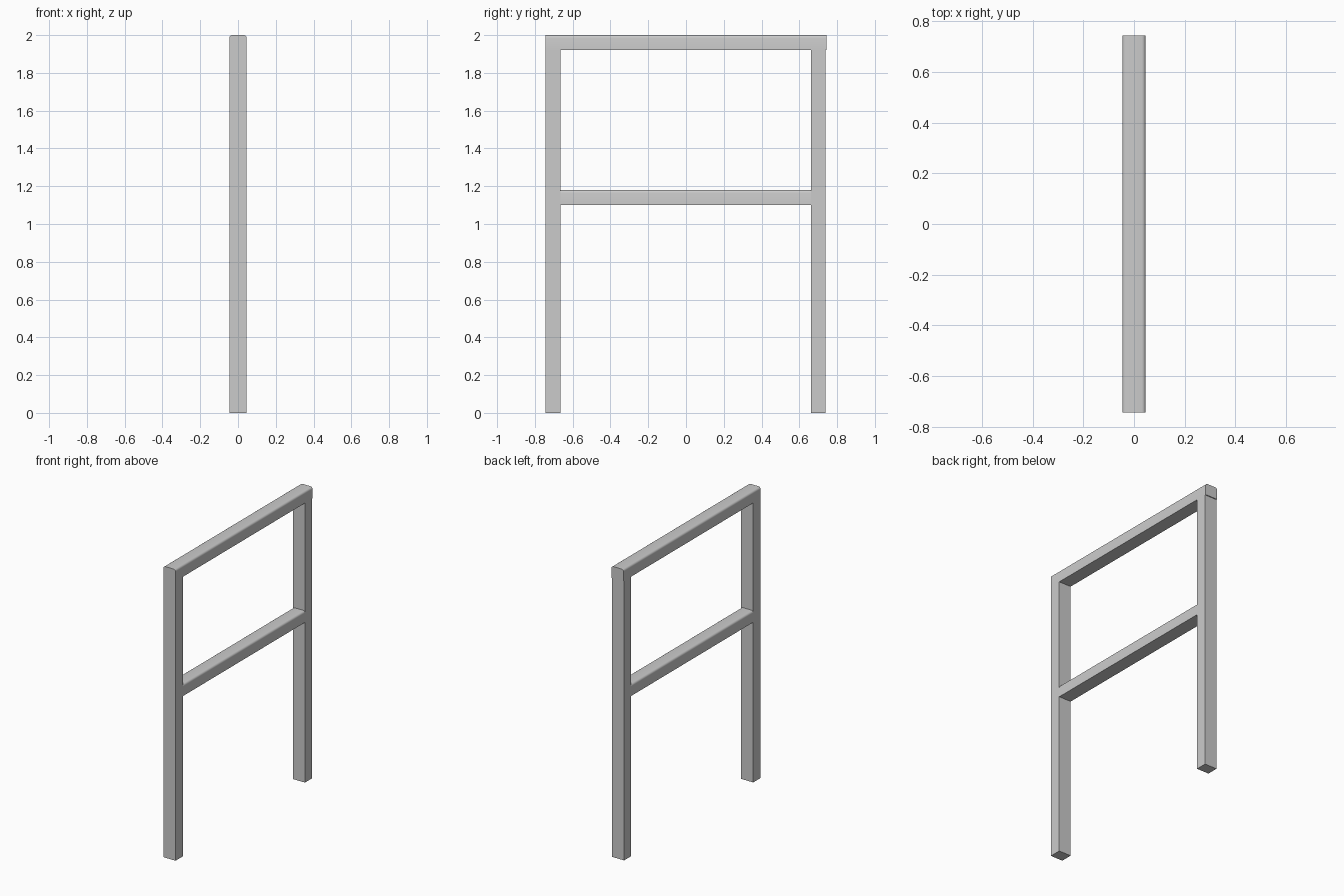
import bpy
import bmesh
import math

if "Cube" in bpy.data.objects:
    bpy.data.objects.remove(bpy.data.objects["Cube"])

HALF_X = 0.046   # half depth shared by all members
RADIUS = 0.015   # rounding of the rails' upper edges


def extrude_part(name, outline, offset):
    """Extrude a closed outline of 3D points along an offset."""
    bm = bmesh.new()
    face = bm.faces.new([bm.verts.new(p) for p in outline])
    result = bmesh.ops.extrude_face_region(bm, geom=[face])
    verts = [g for g in result["geom"] if isinstance(g, bmesh.types.BMVert)]
    bmesh.ops.translate(bm, verts=verts, vec=offset)
    bmesh.ops.recalc_face_normals(bm, faces=bm.faces)
    mesh = bpy.data.meshes.new(name)
    bm.to_mesh(mesh)
    bm.free()
    obj = bpy.data.objects.new(name, mesh)
    bpy.context.collection.objects.link(obj)
    return obj


def post(name, y0, y1, height):
    outline = [(-HALF_X, y0, 0), (HALF_X, y0, 0),
               (HALF_X, y1, 0), (-HALF_X, y1, 0)]
    return extrude_part(name, outline, (0, 0, height))


def rail(name, y0, y1, z0, z1, steps=4):
    # flat underside, rounded upper edges
    outline = [(-HALF_X, y0, z0), (HALF_X, y0, z0)]
    for side, start in ((1, 0), (-1, 90)):
        for i in range(steps + 1):
            a = math.radians(start + 90 * i / steps)
            outline.append((side * (HALF_X - RADIUS) + RADIUS * math.cos(a),
                            y0, z1 - RADIUS + RADIUS * math.sin(a)))
    obj = extrude_part(name, outline, (0, y1 - y0, 0))
    bpy.ops.object.select_all(action='DESELECT')
    obj.select_set(True)
    bpy.context.view_layer.objects.active = obj
    bpy.ops.object.shade_smooth_by_angle(angle=math.radians(30))
    return obj


# Uprights
post("front_post", -0.744, -0.664, 1.92)
post("back_post", 0.661, 0.738, 1.92)

# Top rail caps both posts, middle rail sits between them
rail("top_rail", -0.744, 0.744, 1.92, 2.0)
rail("middle_rail", -0.664, 0.661, 1.10, 1.18)
